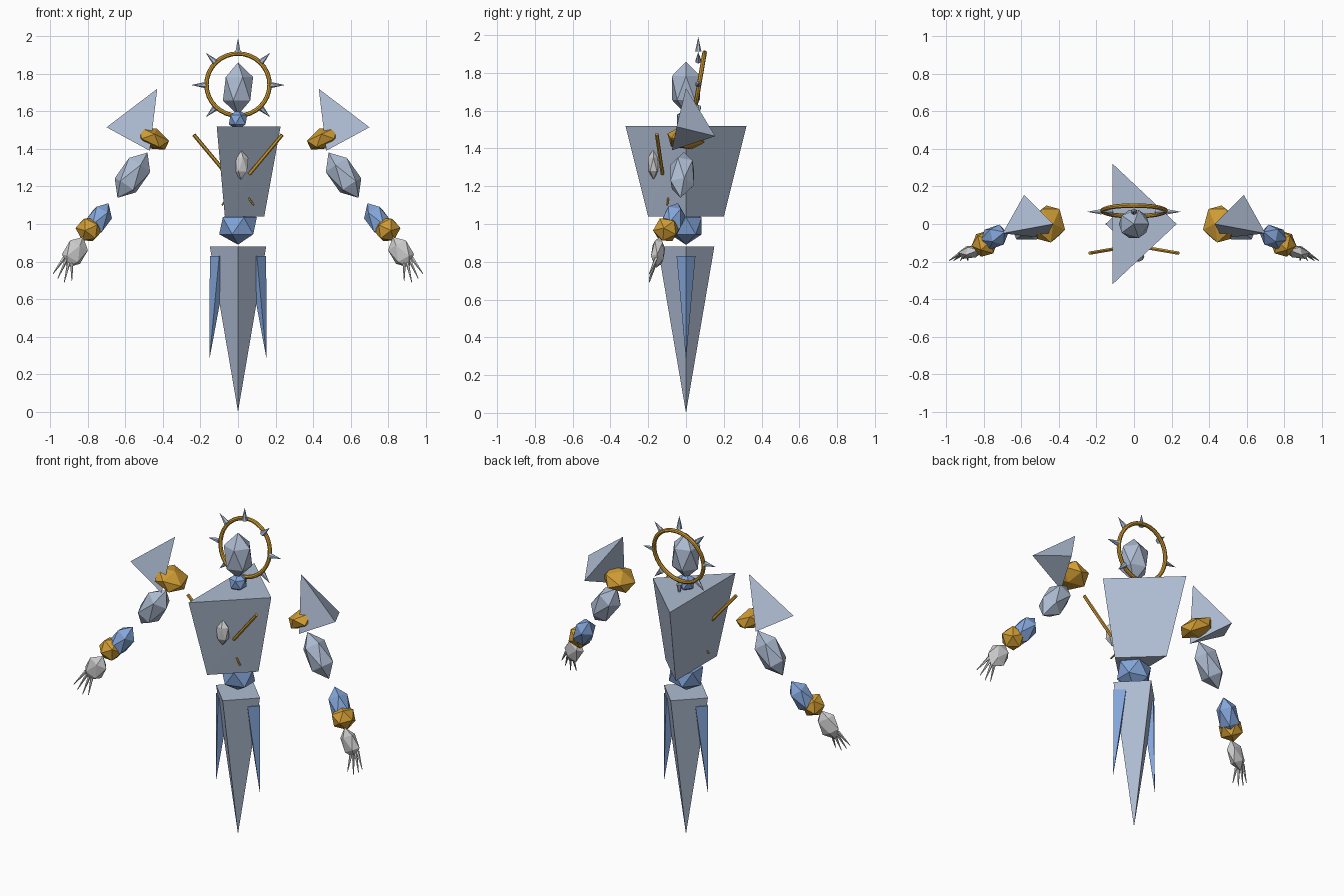
import bpy, bmesh, math
from mathutils import Vector, Matrix

if "Cube" in bpy.data.objects:
    bpy.data.objects.remove(bpy.data.objects["Cube"], do_unlink=True)


def material(name, rgb):
    m = bpy.data.materials.new(name)
    m.use_nodes = True
    m.diffuse_color = (*rgb, 1)
    m.node_tree.nodes["Principled BSDF"].inputs["Base Color"].default_value = (*rgb, 1)
    return m


steel = material("pale steel", (.42, .50, .64))
blue = material("soft blue", (.23, .38, .70))
gold = material("gold", (.64, .34, .035))
grey = material("light grey", (.60, .60, .60))


def finish(name, bm, mat, mirror=False):
    """Make an object from the bmesh, and a mirrored twin if asked."""
    bmesh.ops.recalc_face_normals(bm, faces=bm.faces)
    for side in (("left_", "right_") if mirror else ("",)):
        if side == "right_":
            bmesh.ops.scale(bm, vec=(-1, 1, 1), verts=bm.verts)
            bmesh.ops.reverse_faces(bm, faces=bm.faces)
        mesh = bpy.data.meshes.new(side + name)
        bm.to_mesh(mesh)
        mesh.materials.append(mat)
        bpy.context.collection.objects.link(bpy.data.objects.new(side + name, mesh))
    bm.free()


def hull(name, points, mat, mirror=False):
    bm = bmesh.new()
    for p in points:
        bm.verts.new(p)
    bmesh.ops.convex_hull(bm, input=bm.verts)
    finish(name, bm, mat, mirror)


def gem(name, centre, radii, mat, axis=(0, 0, 1), mirror=False):
    """Stretched icosahedron whose long direction follows axis."""
    turn = Vector(axis).to_track_quat('Z', 'Y').to_matrix().to_4x4()
    if axis == (0, 0, 1):
        turn = Matrix.Identity(4)
    bm = bmesh.new()
    bmesh.ops.create_icosphere(bm, subdivisions=1, radius=1, matrix=Matrix.Translation(
        centre) @ turn @ Matrix.Diagonal((*radii, 1)))
    finish(name, bm, mat, mirror)


def rod(name, start, end, r1, r2, mat, sides=6, mirror=False):
    a, b = Vector(start), Vector(end)
    bm = bmesh.new()
    bmesh.ops.create_cone(bm, cap_ends=True, segments=sides, radius1=r1, radius2=r2,
                          depth=(b - a).length, matrix=Matrix.Translation((a + b) / 2)
                          @ (b - a).to_track_quat('Z', 'Y').to_matrix().to_4x4())
    bmesh.ops.remove_doubles(bm, verts=bm.verts, dist=1e-5)
    finish(name, bm, mat, mirror)


def ring(n, rx, ry, z, cx=0):
    return [(cx + rx * math.cos(math.tau * i / n), ry * math.sin(math.tau * i / n), z)
            for i in range(n)]


# Body: triangular torso, four-sided tapering robe, side shards
hull("torso", ring(3, .227, .37, 1.52) + ring(3, .14, .232, 1.04), steel)
hull("robe", ring(4, .15, .15, .88) + [(0, 0, 0)], steel)
hull("robe_shard", ring(4, .05, .05, .83, .1) + [(.152, 0, .28)], blue, True)
gem("waist", (0, 0, .99), (.112, .098, .1), blue)
gem("neck", (0, 0, 1.555), (.055, .055, .055), blue)
gem("head", (0, 0, 1.72), (.09, .088, .14), steel)

# Chest ornaments
gem("chest_crystal", (.015, -.172, 1.316), (.045, .034, .08), grey)
rod("chest_bar", (.235, -.155, 1.475), (.06, -.125, 1.265), .01, .01, gold, mirror=True)
rod("belly_bar", (.055, -.093, 1.14), (.085, -.1, 1.1), .005, .005, gold, mirror=True)

# Halo leaning back, with upright spikes around it
bpy.ops.mesh.primitive_torus_add(major_segments=32, minor_segments=8, major_radius=.168,
                                 minor_radius=.012, location=(0, .07, 1.742),
                                 rotation=(math.pi / 2 - .17, 0, 0))
halo = bpy.context.object
halo.name = "halo"
halo.data.materials.append(gold)
bpy.ops.object.shade_smooth_by_angle()
for i in range(8):
    a = math.tau * i / 8
    out = Vector((math.sin(a), 0, math.cos(a)))
    c = Vector((0, .065, 1.74))
    length = .25 if i % 2 == 0 else .242
    rod(f"halo_spike_{i + 1}", c + out * .172, c + out * length, .017, 0, steel)

# Shoulders
hull("shoulder_pad", [(.43, 0, 1.72), (.70, -.05, 1.515), (.585, .155, 1.465),
                      (.47, -.075, 1.39)], steel, True)
gem("shoulder_joint", (.455, 0, 1.455), (.11, .1, .058), gold, (-.42, 0, .9), True)

# Arms: floating gems from shoulder to hand
gem("upper_arm", (.562, -.02, 1.26), (.075, .08, .145), steel, (.55, -.06, -.83), True)
gem("forearm", (.745, -.07, 1.02), (.065, .065, .11), blue, (.5, -.25, -.82), True)
gem("bracer", (.795, -.105, .97), (.074, .072, .07), gold, (.5, -.25, -.82), True)
gem("hand", (.868, -.148, .85), (.038, .065, .092), grey, (.45, -.1, -.85), True)

# Fingers fan out from the hand
for i, (x, z) in enumerate([(.885, .697), (.925, .69), (.96, .71), (.985, .735)]):
    rod(f"finger_{i + 1}", (.885 + .014 * i, -.158, .80 + .006 * i), (x, -.195, z),
        .01, .002, grey, 5, True)
